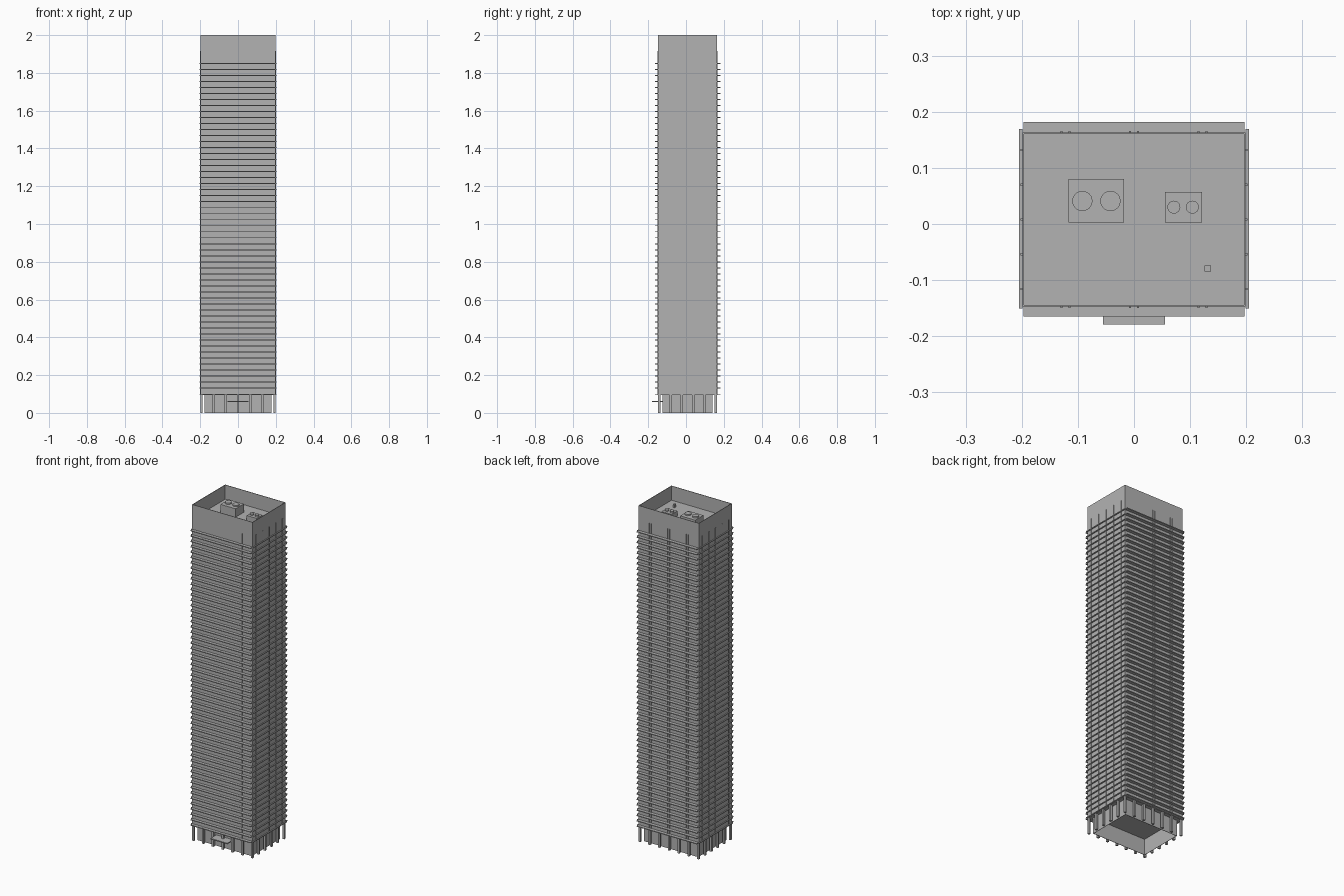
import bpy
import bmesh
from mathutils import Matrix, Vector

cube = bpy.data.objects.get("Cube")
if cube:
    bpy.data.objects.remove(cube, do_unlink=True)

grey = bpy.data.materials.new("concrete grey")
grey.use_nodes = True
grey.diffuse_color = (0.45, 0.45, 0.45, 1)
grey.node_tree.nodes["Principled BSDF"].inputs["Base Color"].default_value = grey.diffuse_color


def add_box(bm, x0, x1, y0, y1, z0, z1):
    lo, hi = Vector((x0, y0, z0)), Vector((x1, y1, z1))
    place = Matrix.Translation((lo + hi) / 2) @ Matrix.Diagonal((*(hi - lo), 1))
    return bmesh.ops.create_cube(bm, size=1, matrix=place)["verts"]


def finish(name, bm):
    mesh = bpy.data.meshes.new(name)
    bm.to_mesh(mesh)
    bm.free()
    mesh.materials.append(grey)
    obj = bpy.data.objects.new(name, mesh)
    bpy.context.collection.objects.link(obj)
    return obj


def boxes(name, items):
    bm = bmesh.new()
    for item in items:
        add_box(bm, *item)
    return finish(name, bm)


# Main dimensions
HX, Y0, Y1 = 0.199, -0.147, 0.163
YC = (Y0 + Y1) / 2
BASE, DECK, TOP = 0.095, 1.915, 2.0
WALL = 0.003

# Tower shaft and the parapet around its sunken roof
boxes("tower_body", [(-HX, HX, Y0, Y1, BASE, DECK)])
boxes("roof_parapet", [
    (-HX, HX, Y0, Y0 + WALL, DECK, TOP),
    (-HX, HX, Y1 - WALL, Y1, DECK, TOP),
    (-HX, WALL - HX, Y0 + WALL, Y1 - WALL, DECK, TOP),
    (HX - WALL, HX, Y0 + WALL, Y1 - WALL, DECK, TOP)])

# Floor ledges: deep at front and back, shallow at the sides
FLOORS, STEP, THICK = 56, 0.03185, 0.0048
deep, shallow = [], []
for i in range(FLOORS):
    z = 0.0965 + i * STEP
    deep += [(-0.197, 0.197, Y0 - 0.018, Y0, z, z + THICK),
             (-0.197, 0.197, Y1, Y1 + 0.019, z, z + THICK)]
    for a, b in ((-0.205, -HX), (HX, 0.205)):
        shallow.append((a, b, Y0 - 0.004, Y1 + 0.006, z, z + THICK))
boxes("front_back_ledges", deep)
boxes("side_ledges", shallow)

# Slim vertical fins
fins = []
for bay in (-0.122, 0, 0.122):
    for off in (-0.007, 0.007):
        x = bay + off
        fins += [(x - 0.002, x + 0.002, Y0 - 0.003, Y0, BASE, DECK),
                 (x - 0.002, x + 0.002, Y1, Y1 + 0.003, BASE, DECK)]
for i in range(-2, 3):
    y = YC + i * 0.062
    for a, b in ((-HX - 0.003, -HX), (HX, HX + 0.003)):
        fins.append((a, b, y - 0.002, y + 0.002, BASE, DECK))
boxes("wall_fins", fins)

# Ground floor columns along the perimeter
W = 0.012
columns = []
for i in range(7):
    x = (i - 3) * (HX - W / 2) / 3
    for y in (Y0, Y1 - W):
        columns.append((x - W / 2, x + W / 2, y, y + W, 0, BASE))
for i in range(1, 5):
    y = Y0 + W / 2 + i * (Y1 - Y0 - W) / 5
    for x in (-HX, HX - W):
        columns.append((x, x + W, y - W / 2, y + W / 2, 0, BASE))
boxes("ground_columns", columns)

# Recessed lobby walls, open underneath
bm = bmesh.new()
add_box(bm, -0.178, 0.178, Y0 + 0.022, Y1 - 0.022, 0, BASE)
bm.normal_update()
bmesh.ops.delete(bm, geom=[f for f in bm.faces if abs(f.normal.z) > 0.5], context="FACES")
lobby = finish("lobby_walls", bm)
shell = lobby.modifiers.new("thickness", "SOLIDIFY")
shell.thickness = 0.003

# Entrance canopy
boxes("entrance_canopy", [(-0.055, 0.055, -0.179, Y0 + 0.022, 0.058, 0.064)])


# Rooftop cooling units with round fans
def cooling_unit(name, x0, x1, y0, y1, height, fan_xs, fan_y, radius):
    boxes(name + "_box", [(x0, x1, y0, y1, DECK, DECK + height)])
    bm = bmesh.new()
    for x in fan_xs:
        bmesh.ops.create_cone(bm, cap_ends=True, segments=24, radius1=radius, radius2=radius,
                              depth=0.008,
                              matrix=Matrix.Translation((x, fan_y, DECK + height + 0.004)))
    finish(name + "_fans", bm)


cooling_unit("large_cooling_unit", -0.117, -0.018, 0.003, 0.08, 0.05, (-0.092, -0.042), 0.041, 0.018)
cooling_unit("small_cooling_unit", 0.055, 0.121, 0.003, 0.057, 0.03, (0.071, 0.104), 0.03, 0.0115)
boxes("roof_vent", [(0.126, 0.137, -0.085, -0.074, DECK, DECK + 0.02)])
